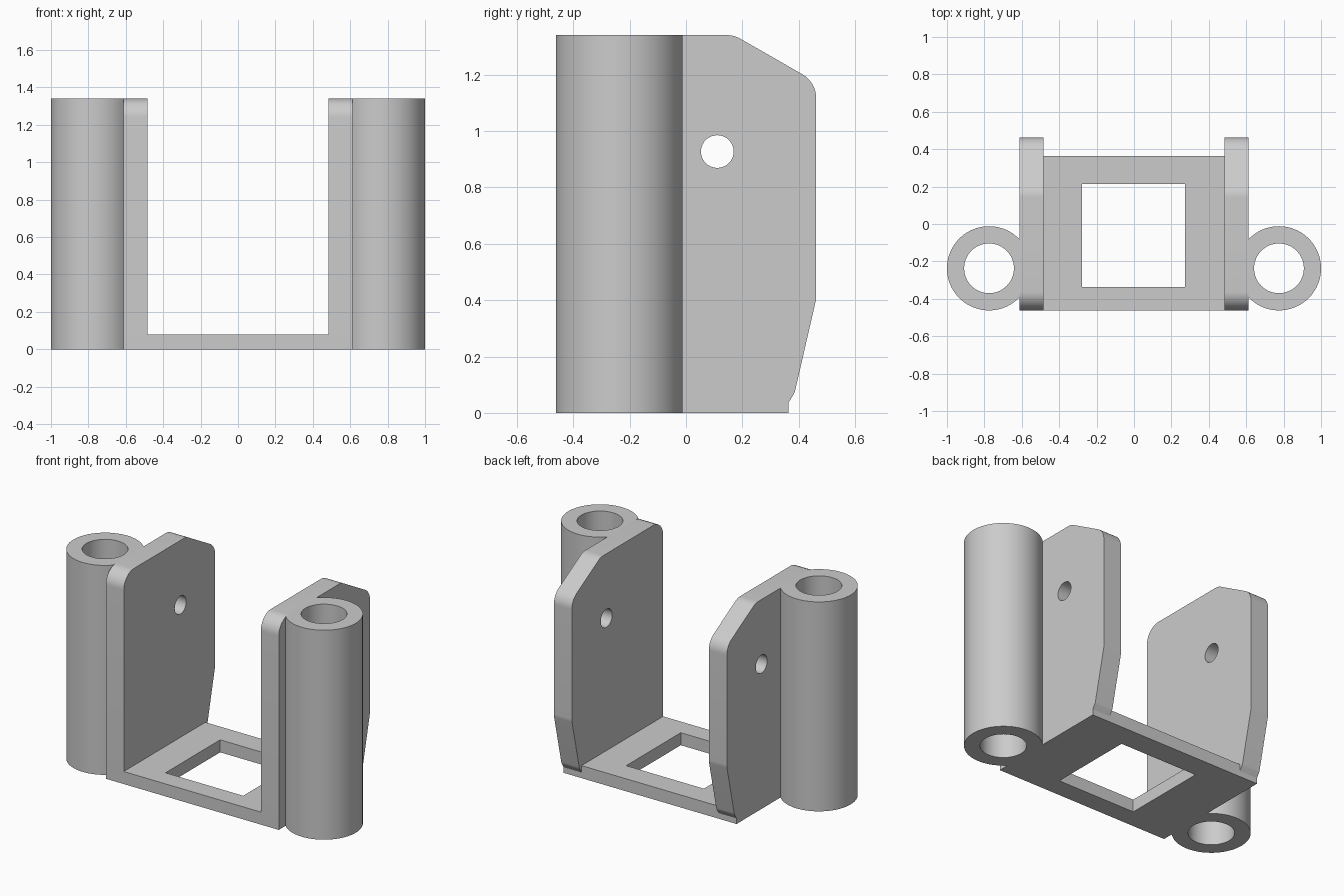
import bpy, bmesh, math
from mathutils import Vector

if "Cube" in bpy.data.objects:
    bpy.data.objects.remove(bpy.data.objects["Cube"])

grey = bpy.data.materials.new("light_grey")
grey.diffuse_color = (0.6, 0.6, 0.6, 1)
grey.use_nodes = True
grey.node_tree.nodes["Principled BSDF"].inputs["Base Color"].default_value = grey.diffuse_color

H = 1.34                 # overall height
X_IN, X_OUT = 0.485, 0.612   # inner and outer planes of the side plates


def arc(cx, cy, r, a0, a1, n):
    return [(cx + r * math.cos(a0 + (a1 - a0) * i / n),
             cy + r * math.sin(a0 + (a1 - a0) * i / n)) for i in range(n + 1)]


def circle(cx, cy, r, n=64):
    return arc(cx, cy, r, 0, 2 * math.pi, n)[:-1]


def rounded(corners, n=8):
    """Outline from (u, v, radius) corners, each rounded by its radius."""
    out = []
    for i, (u, v, r) in enumerate(corners):
        p = Vector((u, v))
        if r == 0:
            out.append((u, v))
            continue
        a = (Vector(corners[i - 1][:2]) - p).normalized()
        b = (Vector(corners[(i + 1) % len(corners)][:2]) - p).normalized()
        half = a.angle(b) / 2
        c = p + (a + b).normalized() * (r / math.sin(half))
        s = p + a * (r / math.tan(half)) - c
        e = p + b * (r / math.tan(half)) - c
        for k in range(n + 1):
            out.append(tuple(c + s.lerp(e, k / n).normalized() * r))
    return out


def prism(name, loops, place, push):
    """Fill the loops (first is the outline, others are holes) and extrude."""
    bm = bmesh.new()
    edges = []
    for loop in loops:
        vs = [bm.verts.new(place(*p)) for p in loop]
        edges += [bm.edges.new((vs[i - 1], vs[i])) for i in range(len(vs))]
    bmesh.ops.triangle_fill(bm, edges=edges, use_beauty=True)
    res = bmesh.ops.extrude_face_region(bm, geom=bm.faces[:], use_keep_orig=True)
    new = [g for g in res["geom"] if isinstance(g, bmesh.types.BMVert)]
    bmesh.ops.translate(bm, verts=new, vec=push)
    bmesh.ops.recalc_face_normals(bm, faces=bm.faces[:])
    me = bpy.data.meshes.new(name)
    bm.to_mesh(me)
    bm.free()
    me.materials.append(grey)
    ob = bpy.data.objects.new(name, me)
    bpy.context.collection.objects.link(ob)
    bpy.ops.object.select_all(action='DESELECT')
    ob.select_set(True)
    bpy.context.view_layer.objects.active = ob
    bpy.ops.object.shade_smooth_by_angle(angle=math.radians(20))
    return ob


def rect(x0, x1, y0, y1):
    return [(x0, y0), (x1, y0), (x1, y1), (x0, y1)]


# Base plate with its rectangular window
prism("base_plate", [rect(-X_IN, X_IN, -0.462, 0.363), rect(-0.277, 0.273, -0.337, 0.215)],
      lambda x, y: (x, y, 0), (0, 0, 0.08))

# Side plate outline in the y-z plane
plate = rounded([(-0.462, 0, 0), (0.363, 0, 0), (0.363, 0.036, 0), (0.385, 0.07, 0.06),
                 (0.462, 0.405, 0.1), (0.462, 1.173, 0.1), (0.17, H, 0.1), (-0.462, H, 0.1)])
pin_hole = circle(0.111, 0.927, 0.058, 40)

# Tube section: a ring cut flat where it meets the side plate
CX, CY, R = 0.775, -0.237, 0.225
cut = math.acos((CX - X_OUT) / R)
ring = arc(CX, CY, R, -math.pi + cut, math.pi - cut, 64)
bore = circle(CX, CY, 0.133)

for s, side in ((1, "right"), (-1, "left")):
    prism(side + "_side_plate", [plate, pin_hole],
          lambda y, z: (s * X_IN, y, z), (s * (X_OUT - X_IN), 0, 0))
    prism(side + "_tube", [ring, bore], lambda x, y: (s * x, y, 0), (0, 0, H))
